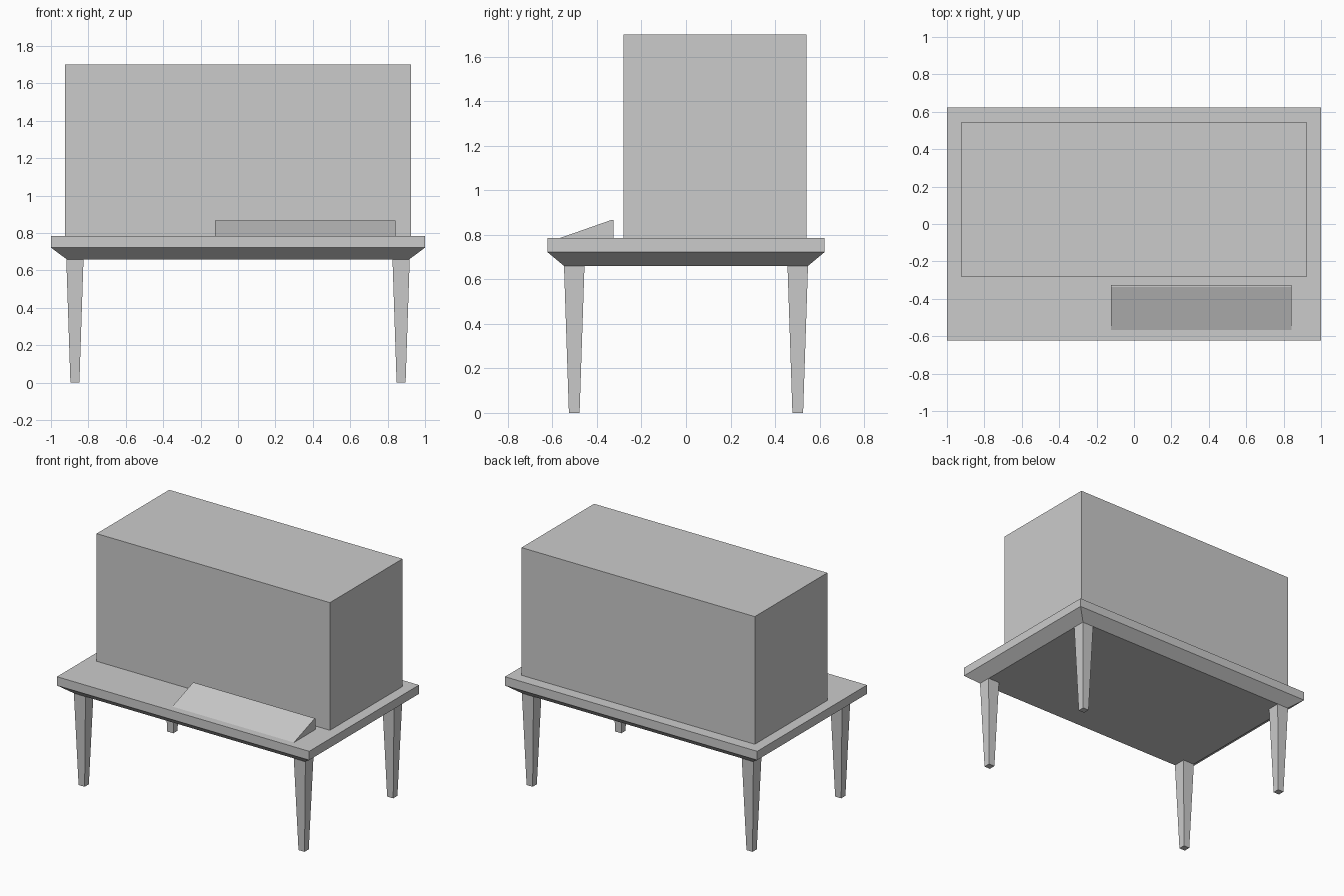
import bpy, bmesh

if "Cube" in bpy.data.objects:
    bpy.data.objects.remove(bpy.data.objects["Cube"])


def make_object(name, verts, faces):
    mesh = bpy.data.meshes.new(name)
    mesh.from_pydata(verts, [], faces)
    bm = bmesh.new()
    bm.from_mesh(mesh)
    bmesh.ops.recalc_face_normals(bm, faces=bm.faces)
    bm.to_mesh(mesh)
    bm.free()
    obj = bpy.data.objects.new(name, mesh)
    bpy.context.collection.objects.link(obj)
    return obj


def stack(name, levels, cx=0.0, cy=0.0):
    """Closed solid through rectangular rings (half x, half y, z), bottom to top."""
    verts = [(cx + sx * hx, cy + sy * hy, z) for hx, hy, z in levels
             for sx, sy in ((-1, -1), (1, -1), (1, 1), (-1, 1))]
    faces = [(0, 1, 2, 3), tuple(range(len(verts) - 4, len(verts)))]
    for k in range(0, len(verts) - 4, 4):
        for i in range(4):
            j = (i + 1) % 4
            faces.append((k + i, k + j, k + 4 + j, k + 4 + i))
    return make_object(name, verts, faces)


def prism_x(name, profile, x0, x1):
    """Extrude a (y, z) profile along x."""
    n = len(profile)
    verts = [(x, y, z) for x in (x0, x1) for y, z in profile]
    faces = [tuple(range(n)), tuple(range(n, 2 * n))]
    faces += [(i, (i + 1) % n, n + (i + 1) % n, n + i) for i in range(n)]
    return make_object(name, verts, faces)


TOP, UNDER = 0.785, 0.66

# Table top with chamfered underside
stack("table_top", [(0.916, 0.548, UNDER), (1.0, 0.622, 0.722), (1.0, 0.622, TOP)])

# Four tapered legs
for side, sx in (("left", -1), ("right", 1)):
    for end, sy in (("front", -1), ("back", 1)):
        stack(f"{end}_{side}_leg", [(0.024, 0.024, 0.0), (0.046, 0.046, UNDER)],
              sx * 0.872, sy * 0.502)

# Large cabinet standing on the table
stack("cabinet", [(0.925, 0.411, TOP), (0.925, 0.411, 1.70)], cy=0.131)

# Sloped wedge in front of the cabinet
prism_x("sloped_panel", [(-0.568, TOP), (-0.337, 0.866), (-0.326, 0.866), (-0.326, TOP)],
        -0.123, 0.841)
